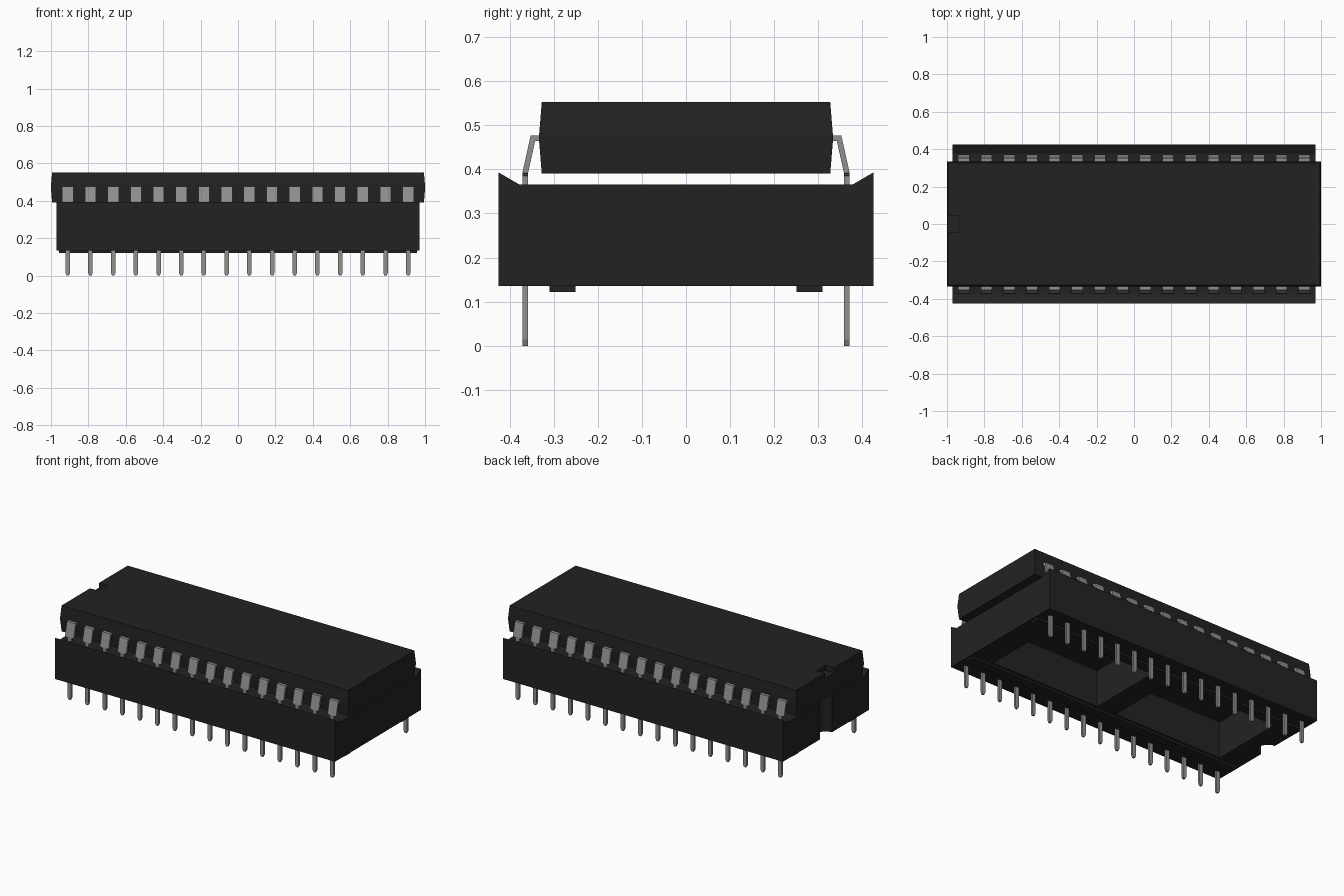
import bpy, bmesh, math

if "Cube" in bpy.data.objects:
    bpy.data.objects.remove(bpy.data.objects["Cube"])


def material(name, value):
    m = bpy.data.materials.new(name)
    m.use_nodes = True
    col = (value, value, value, 1)
    m.diffuse_color = col
    m.node_tree.nodes["Principled BSDF"].inputs["Base Color"].default_value = col
    return m


black = material("black plastic", 0.0165)
metal = material("grey metal", 0.28)


def finish(name, bm, mat):
    bmesh.ops.recalc_face_normals(bm, faces=bm.faces)
    me = bpy.data.meshes.new(name)
    bm.to_mesh(me)
    bm.free()
    me.materials.append(mat)
    ob = bpy.data.objects.new(name, me)
    bpy.context.collection.objects.link(ob)
    return ob


def loft(bm, rings):
    """Skin a list of equal-length point rings and cap both ends."""
    vs = [[bm.verts.new(p) for p in r] for r in rings]
    n = len(vs[0])
    for a, b in zip(vs, vs[1:]):
        for i in range(n):
            j = (i + 1) % n
            bm.faces.new((a[i], a[j], b[j], b[i]))
    bm.faces.new(vs[0])
    bm.faces.new(vs[-1])


def rect(hx, hy, z, cx=0, cy=0):
    return [(cx - hx, cy - hy, z), (cx + hx, cy - hy, z),
            (cx + hx, cy + hy, z), (cx - hx, cy + hy, z)]


def box(name, x0, x1, y0, y1, z0, z1, mat):
    bm = bmesh.new()
    hx, hy, cx, cy = (x1 - x0) / 2, (y1 - y0) / 2, (x0 + x1) / 2, (y0 + y1) / 2
    loft(bm, [rect(hx, hy, z0, cx, cy), rect(hx, hy, z1, cx, cy)])
    return finish(name, bm, mat)


def cut(target, cutter):
    mod = target.modifiers.new("cut", "BOOLEAN")
    mod.operation = "DIFFERENCE"
    mod.solver = "EXACT"
    mod.object = cutter
    bpy.context.view_layer.objects.active = target
    bpy.ops.object.modifier_apply(modifier=mod.name)
    bpy.data.objects.remove(cutter)


# Chip body, widest at the parting line, with an orientation notch
bm = bmesh.new()
loft(bm, [rect(0.994, 0.327, 0.39), rect(1.0, 0.333, 0.464),
          rect(1.0, 0.333, 0.478), rect(0.994, 0.327, 0.552)])
chip = finish("chip_body", bm, black)
cut(chip, box("notch_cutter", -1.1, -0.937, -0.045, 0.045, 0.52, 0.6, black))

# Socket: cross-section with raised sloping rims, extruded along x
profile = [(-0.425, 0.135), (0.425, 0.135), (0.425, 0.393),
           (0.377, 0.365), (-0.377, 0.365), (-0.425, 0.393)]
bm = bmesh.new()
loft(bm, [[(x, y, z) for y, z in profile] for x in (-0.97, 0.97)])
socket = finish("socket_body", bm, black)

# Two through windows, leaving a crossbar
for x0, x1 in ((-0.82, -0.067), (0.067, 0.82)):
    cut(socket, box("window_cutter", x0, x1, -0.238, 0.238, 0, 0.6, black))

# Rounded end notch
bm = bmesh.new()
arc = [(0.06 * math.cos(i * math.tau / 24), 0.06 * math.sin(i * math.tau / 24))
       for i in range(24)]
loft(bm, [[(-0.97 + x, y, z) for x, y in arc] for z in (0, 0.6)])
cut(socket, finish("end_notch_cutter", bm, black))

# Standoff rails under the socket
for label, s in (("front", -1), ("back", 1)):
    box(label + "_standoff_rail", -0.957, 0.957,
        s * 0.28 - 0.03, s * 0.28 + 0.03, 0.122, 0.137, black)

# Leads: (outer y, outer z, inner y, inner z, half width) from body to tip
sections = [(0.325, 0.477, 0.325, 0.464, 0.03), (0.352, 0.477, 0.342, 0.464, 0.03),
            (0.371, 0.392, 0.358, 0.392, 0.03), (0.371, 0.385, 0.358, 0.385, 0.012),
            (0.371, 0.014, 0.358, 0.014, 0.012), (0.371, 0.0, 0.358, 0.0, 0.006)]
for label, s in (("front", -1), ("back", 1)):
    bm = bmesh.new()
    for i in range(16):
        cx = -0.91 + i * 1.82 / 15
        loft(bm, [[(cx - w, s * yo, zo), (cx + w, s * yo, zo),
                   (cx + w, s * yi, zi), (cx - w, s * yi, zi)]
                  for yo, zo, yi, zi, w in sections])
    finish(label + "_leads", bm, metal)
